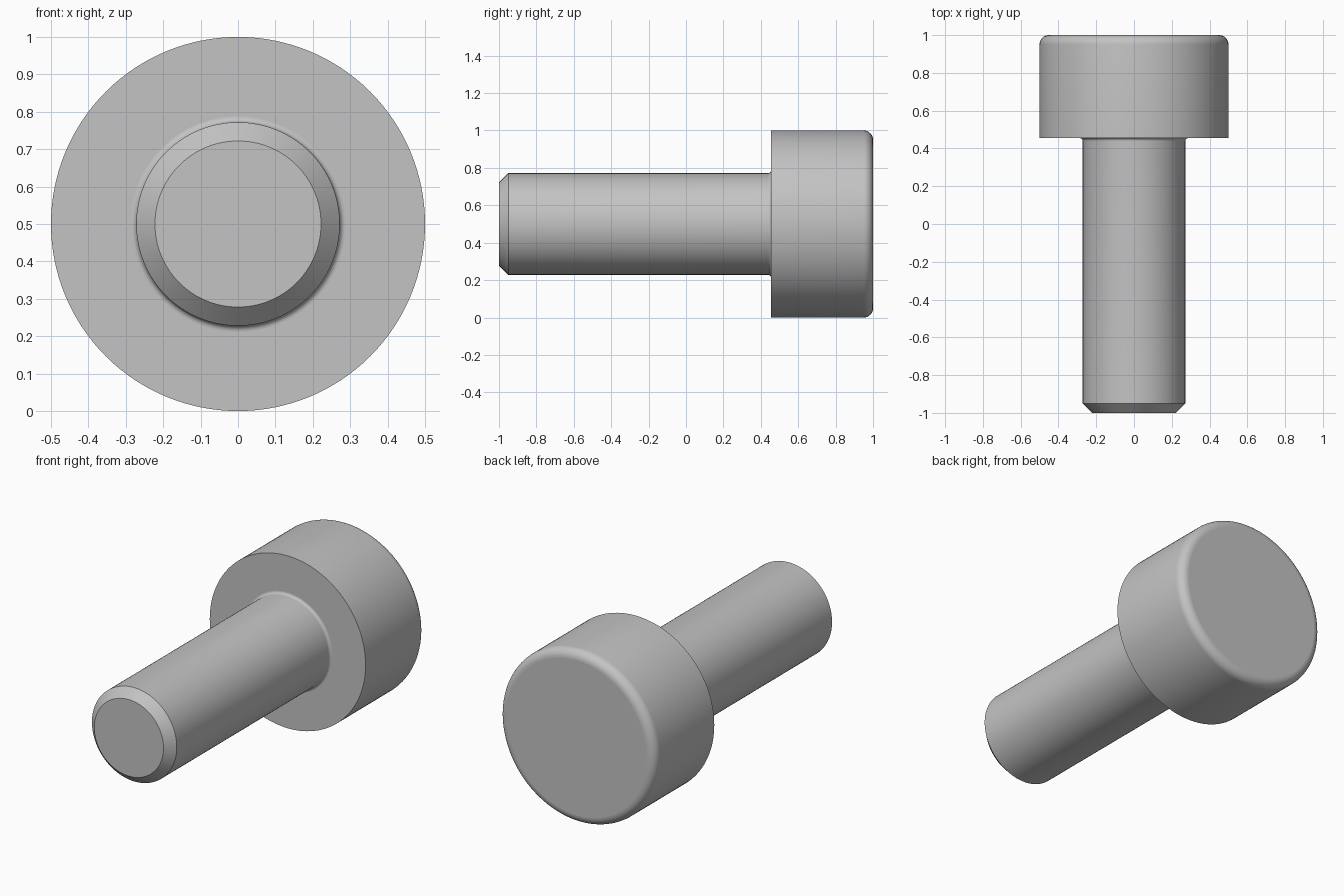
import bpy, bmesh, math
from mathutils import Matrix, Vector

cube = bpy.data.objects.get("Cube")
if cube:
    bpy.data.objects.remove(cube, do_unlink=True)

HEAD_R, SHAFT_R = 0.5, 0.272
HEAD_Y, TIP_CHAMFER = 0.455, 0.05
ROUND, FILLET = 0.05, 0.016
SEGMENTS = 128

steel = bpy.data.materials.new("steel_grey")
steel.use_nodes = True
grey = (0.55, 0.55, 0.55, 1)
steel.diffuse_color = grey
steel.node_tree.nodes["Principled BSDF"].inputs["Base Color"].default_value = grey


def arc(r, y, radius, start, end, steps=8):
    """Points (radius, y) along a rounded corner, angles in degrees."""
    angles = [math.radians(start + (end - start) * i / steps) for i in range(steps + 1)]
    return [(r + radius * math.cos(a), y + radius * math.sin(a)) for a in angles]


# Profile from the chamfered tip to the rounded head
profile = [(0, -1), (SHAFT_R - TIP_CHAMFER, -1), (SHAFT_R, -1 + TIP_CHAMFER)]
profile += arc(SHAFT_R + FILLET, HEAD_Y - FILLET, FILLET, 180, 90)
profile += [(HEAD_R, HEAD_Y)]
profile += arc(HEAD_R - ROUND, 1 - ROUND, ROUND, 0, 90)
profile += [(0, 1)]

# Turn the profile around the long axis
bm = bmesh.new()
verts = [bm.verts.new((r, y, 0)) for r, y in profile]
edges = [bm.edges.new(pair) for pair in zip(verts, verts[1:])]
bmesh.ops.spin(bm, geom=verts + edges, cent=(0, 0, 0), axis=(0, 1, 0),
               angle=math.tau, steps=SEGMENTS)
bmesh.ops.remove_doubles(bm, verts=bm.verts, dist=1e-5)
bmesh.ops.recalc_face_normals(bm, faces=bm.faces)
bmesh.ops.transform(bm, matrix=Matrix.Translation(Vector((0, 0, HEAD_R))), verts=bm.verts)
mesh = bpy.data.meshes.new("bolt")
bm.to_mesh(mesh)
bm.free()
mesh.materials.append(steel)
bolt = bpy.data.objects.new("bolt", mesh)
bpy.context.collection.objects.link(bolt)

# Smooth round surfaces, flat end caps and head underside
bpy.ops.object.select_all(action="DESELECT")
bolt.select_set(True)
bpy.context.view_layer.objects.active = bolt
bpy.ops.object.shade_smooth_by_angle(angle=math.radians(30))
for face in mesh.polygons:
    if abs(face.normal.y) > 0.999:
        face.use_smooth = False
